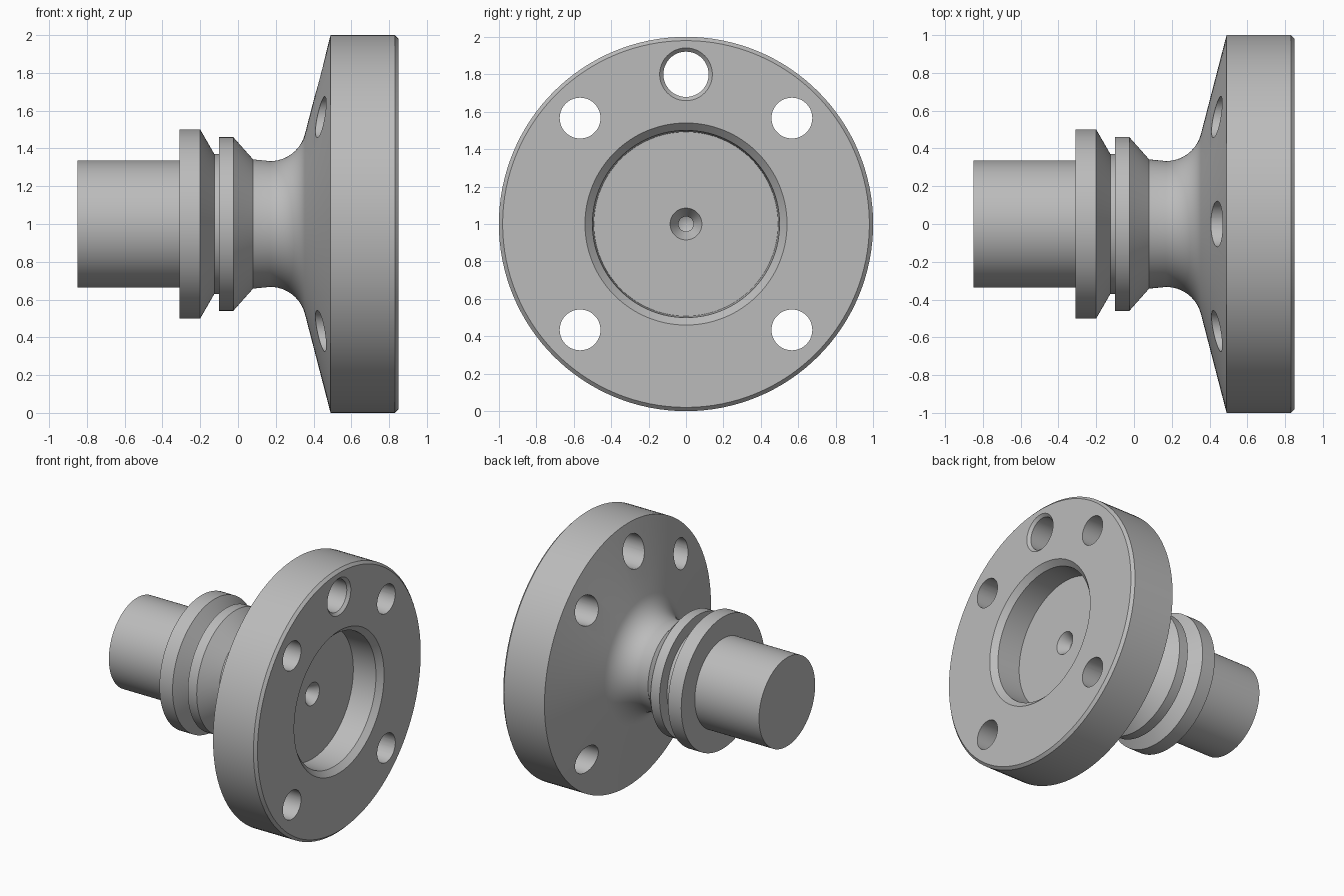
import bpy, bmesh
from math import sin, cos, pi, radians
from mathutils import Matrix, Vector

cube = bpy.data.objects.get("Cube")
if cube:
    bpy.data.objects.remove(cube, do_unlink=True)

AXIS_Z = 1.0

steel = bpy.data.materials.new("grey_steel")
steel.use_nodes = True
grey = (0.5, 0.5, 0.5, 1.0)
steel.diffuse_color = grey
steel.node_tree.nodes["Principled BSDF"].inputs["Base Color"].default_value = grey


def lathe(name, profile, segments, y=0.0, z=AXIS_Z):
    """Revolve (x, radius) points around a line parallel to x."""
    bm = bmesh.new()
    verts = [bm.verts.new((x, 0, r)) for x, r in profile]
    edges = [bm.edges.new(pair) for pair in zip(verts, verts[1:])]
    bmesh.ops.spin(bm, geom=verts + edges, cent=(0, 0, 0), axis=(1, 0, 0),
                   angle=2 * pi, steps=segments, use_merge=True)
    bmesh.ops.remove_doubles(bm, verts=bm.verts, dist=1e-5)
    bmesh.ops.recalc_face_normals(bm, faces=bm.faces)
    bmesh.ops.translate(bm, verts=bm.verts, vec=(0, y, z))
    mesh = bpy.data.meshes.new(name)
    bm.to_mesh(mesh)
    bm.free()
    mesh.materials.append(steel)
    obj = bpy.data.objects.new(name, mesh)
    bpy.context.collection.objects.link(obj)
    return obj


# Shaft, collar, groove and second collar
profile = [(-0.85, 0), (-0.85, 0.337), (-0.31, 0.337), (-0.31, 0.5),
           (-0.2, 0.5), (-0.125, 0.37), (-0.1, 0.37), (-0.1, 0.46),
           (-0.025, 0.46), (0.08, 0.342)]

# Fillet from the neck into the flange cone
fillet = 0.19
for i in range(13):
    a = radians(75.4) * i / 12
    profile.append((0.17 + fillet * sin(a), 0.333 + fillet * (1 - cos(a))))

# Flange rim, chamfered edges, pocket and centre-drilled hole
profile += [(0.49, 1.0), (0.83, 1.0), (0.85, 0.98), (0.85, 0.54),
            (0.81, 0.5), (0.625, 0.492), (0.625, 0.085), (0.55, 0.04),
            (0.47, 0.04), (0.45, 0)]
flange = lathe("flanged_shaft", profile, 128)

# Four bolt holes and one larger countersunk hole
cutters = []
for y in (-1, 1):
    for z in (-1, 1):
        cutters.append(lathe("bolt_hole_cutter",
                             [(0.2, 0), (0.2, 0.109), (1, 0.109), (1, 0)],
                             48, y * 0.566, AXIS_Z + z * 0.566))
cutters.append(lathe("pin_hole_cutter",
                     [(0.2, 0), (0.2, 0.121), (0.83, 0.121), (0.85, 0.141),
                      (1, 0.141), (1, 0)], 48, 0, AXIS_Z + 0.8))

bpy.context.view_layer.objects.active = flange
flange.select_set(True)
for cutter in cutters:
    cutter.hide_render = True
    cut = flange.modifiers.new("hole", 'BOOLEAN')
    cut.operation = 'DIFFERENCE'
    cut.solver = 'EXACT'
    cut.object = cutter
    bpy.ops.object.modifier_apply(modifier=cut.name)
    bpy.data.objects.remove(cutter, do_unlink=True)

bpy.ops.object.shade_smooth_by_angle(angle=radians(20))
